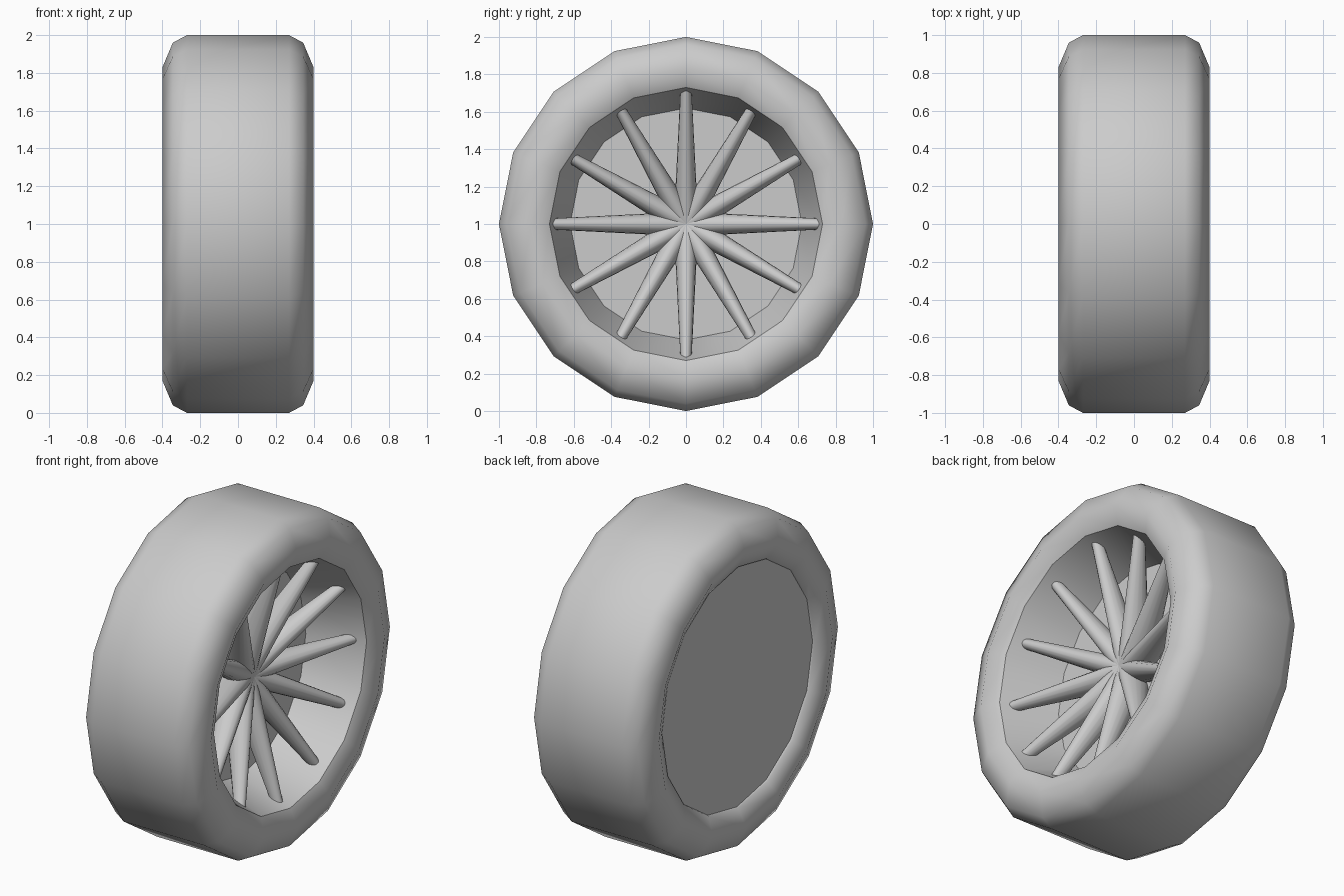
import bpy, bmesh, math
from mathutils import Matrix

if "Cube" in bpy.data.objects:
    bpy.data.objects.remove(bpy.data.objects["Cube"])

SIDES = 16
CENTRE_Z = 1.0


def finish(bm, name, angle=60):
    bmesh.ops.remove_doubles(bm, verts=bm.verts, dist=1e-5)
    bmesh.ops.recalc_face_normals(bm, faces=bm.faces)
    me = bpy.data.meshes.new(name)
    bm.to_mesh(me)
    bm.free()
    ob = bpy.data.objects.new(name, me)
    bpy.context.collection.objects.link(ob)
    ob.location.z = CENTRE_Z
    bpy.ops.object.select_all(action='DESELECT')
    ob.select_set(True)
    bpy.context.view_layer.objects.active = ob
    bpy.ops.object.shade_smooth_by_angle(angle=math.radians(angle))
    return ob


def ring(bm, x, r):
    return [bm.verts.new((x, r * math.cos(a), r * math.sin(a)))
            for a in (2 * math.pi * i / SIDES for i in range(SIDES))]


def bridge(bm, a, b):
    n = len(a)
    for i in range(n):
        j = (i + 1) % n
        bm.faces.new((a[i], a[j], b[j], b[i]))


def revolve(name, profile, cap_end=False):
    """Spin an (x, radius) profile around the wheel axle."""
    bm = bmesh.new()
    rings = [ring(bm, x, r) for x, r in profile]
    for a, b in zip(rings, rings[1:]):
        bridge(bm, a, b)
    if cap_end:
        bm.faces.new(rings[-1])
    return finish(bm, name)


# Tyre: rounded shoulders, mirrored across the middle; back closed by a flat disc
half = [(0.35, 0.73), (0.40, 0.83), (0.345, 0.96), (0.27, 1.0)]
tyre_profile = half + [(-x, r) for x, r in reversed(half)]
revolve("tyre", tyre_profile + [(-0.34, 0.725)], cap_end=True)

# Rim: tapering wall down to a flat floor
revolve("rim_dish", [(0.35, 0.73), (0.02, 0.62)], cap_end=True)

# Spokes: twelve tapered oval bars leaning outwards from the hub
SEG = 16
bm = bmesh.new()
for k in range(12):
    turn = Matrix.Rotation(2 * math.pi * k / 12, 4, 'X')
    loops = []
    for r, x, half_w, half_d in ((0.0, 0.0, 0.066, 0.11), (0.71, 0.26, 0.03, 0.035)):
        pts = []
        for i in range(SEG):
            t = 2 * math.pi * i / SEG
            p = Matrix.Translation((x + half_d * math.cos(t), half_w * math.sin(t), r))
            pts.append(bm.verts.new((turn @ p).translation))
        loops.append(pts)
    bridge(bm, *loops)
    bm.faces.new(loops[1])
    bm.faces.new(loops[0])
me_verts = bm.verts
bmesh.ops.recalc_face_normals(bm, faces=bm.faces)
me = bpy.data.meshes.new("spokes")
bm.to_mesh(me)
bm.free()
spokes = bpy.data.objects.new("spokes", me)
bpy.context.collection.objects.link(spokes)
spokes.location.z = CENTRE_Z
bpy.ops.object.select_all(action='DESELECT')
spokes.select_set(True)
bpy.context.view_layer.objects.active = spokes
bpy.ops.object.shade_smooth_by_angle(angle=math.radians(40))
